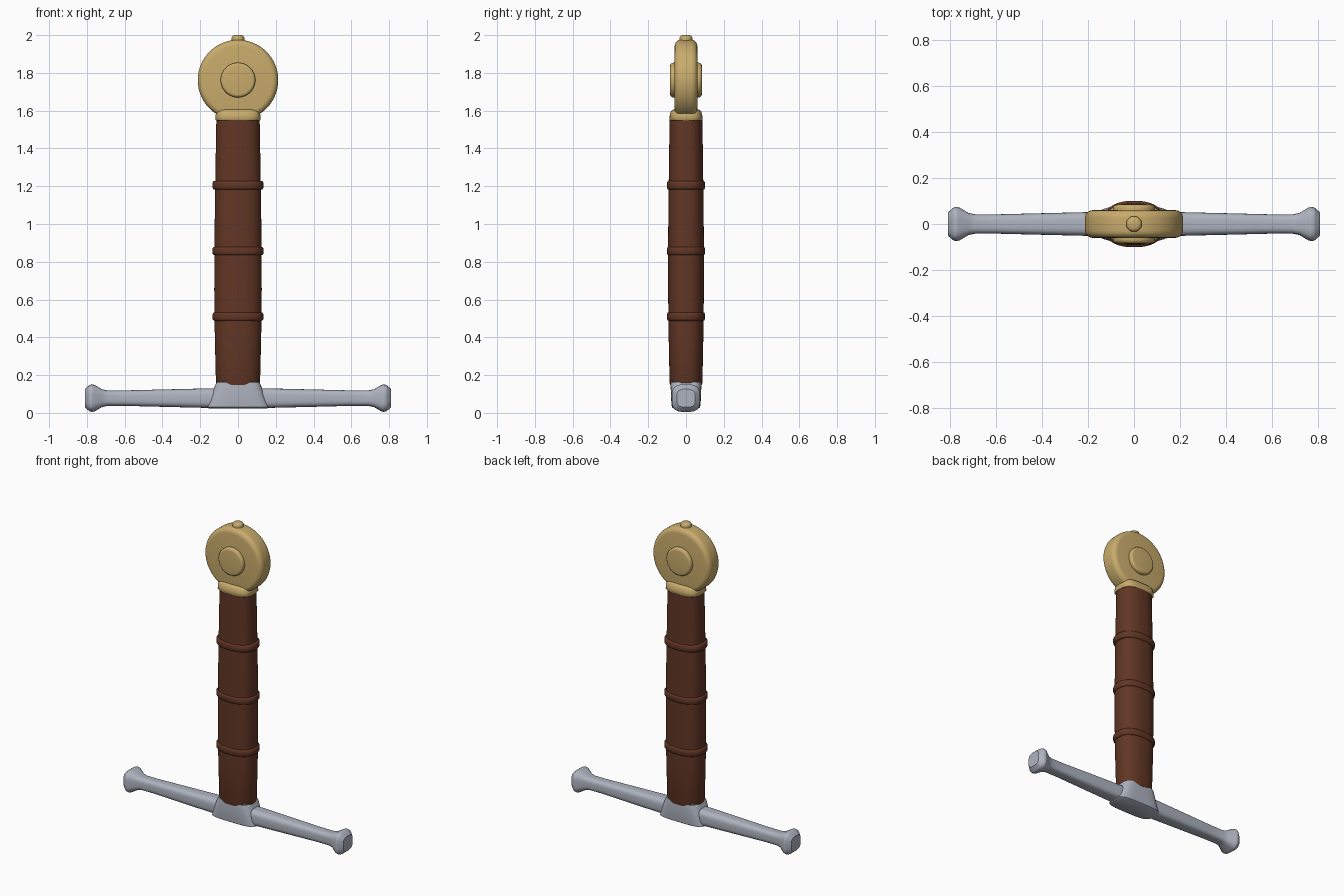
import bpy, bmesh
from math import sin, cos, pi, radians
from mathutils import Matrix

cube = bpy.data.objects.get("Cube")
if cube:
    bpy.data.objects.remove(cube)


def material(name, rgb):
    m = bpy.data.materials.new(name)
    m.use_nodes = True
    m.diffuse_color = (*rgb, 1)
    m.node_tree.nodes["Principled BSDF"].inputs["Base Color"].default_value = (*rgb, 1)
    return m


STEEL = material("steel", (0.42, 0.45, 0.52))
BRASS = material("brass", (0.58, 0.41, 0.15))
LEATHER = material("brown_leather", (0.12, 0.037, 0.018))


def loft(name, rings, mat, power=2.0, n=48, matrix=Matrix(), angle=35):
    """Stack superellipse rings (height, half_a, half_b) and cap both ends."""
    bm = bmesh.new()
    loops = []
    for h, a, b in rings:
        loop = []
        for i in range(n):
            c, s = cos(2 * pi * (i + .5) / n), sin(2 * pi * (i + .5) / n)
            x = abs(c) ** (2 / power) * (1 if c > 0 else -1)
            y = abs(s) ** (2 / power) * (1 if s > 0 else -1)
            loop.append(bm.verts.new((a * x, b * y, h)))
        loops.append(loop)
    for lo, hi in zip(loops, loops[1:]):
        for i in range(n):
            j = (i + 1) % n
            bm.faces.new((lo[i], lo[j], hi[j], hi[i]))
    bm.faces.new(loops[0][::-1])
    bm.faces.new(loops[-1])
    bm.transform(matrix)
    bmesh.ops.recalc_face_normals(bm, faces=bm.faces)
    mesh = bpy.data.meshes.new(name)
    bm.to_mesh(mesh)
    bm.free()
    mesh.materials.append(mat)
    ob = bpy.data.objects.new(name, mesh)
    bpy.context.collection.objects.link(ob)
    bpy.ops.object.select_all(action='DESELECT')
    ob.select_set(True)
    bpy.context.view_layer.objects.active = ob
    bpy.ops.object.shade_smooth_by_angle(angle=radians(angle))
    return ob


# Crossguard arms with flared, faceted ends
arm = [(0, .052, .053), (.15, .052, .053), (.4, .046, .047), (.6, .041, .042),
       (.69, .041, .042), (.72, .047, .048), (.758, .07, .071),
       (.772, .073, .075), (.785, .07, .072), (.805, .054, .055), (.81, .048, .049)]
for side, sign in (("left", 1), ("right", -1)):
    loft(side + "_guard_arm", arm, STEEL, 3.2, 40,
         Matrix.Translation((0, 0, .078)) @ Matrix.Rotation(sign * pi / 2, 4, 'Y'), 25)

# Tapered block where the arms meet the grip
loft("guard_block", [(.024, .155, .066), (.03, .165, .075), (.06, .153, .078),
                     (.15, .12, .082), (.162, .113, .08), (.166, .105, .074)],
     STEEL, 4, 48)

# Leather grip, slightly swollen in the middle
loft("grip", [(.148, .113, .084), (.16, .117, .087), (.4, .123, .092), (.65, .126, .095),
              (.9, .125, .095), (1.2, .121, .092), (1.55, .115, .087)], LEATHER, 2.4)

# Raised bands around the grip
for name, z in (("lower", .51), ("middle", .857), ("upper", 1.205)):
    loft(name + "_grip_band", [(z - .023, .122, .09), (z - .021, .13, .097),
                               (z - .013, .135, .101), (z + .013, .135, .101),
                               (z + .021, .13, .097), (z + .023, .122, .09)],
         LEATHER, 2.4, angle=50)

# Brass collar on top of the grip
loft("pommel_collar", [(1.548, .116, .084), (1.553, .12, .088), (1.575, .119, .086),
                       (1.595, .115, .081), (1.603, .109, .074), (1.606, .1, .066)],
     BRASS, 3.2, angle=50)

# Disc pommel with rounded rims and a raised boss on each face
turn = Matrix.Translation((0, 0, 1.762)) @ Matrix.Rotation(pi / 2, 4, 'X')


def disc(name, radius, half, bevel, n):
    steps = [i * pi / 10 for i in range(6)]
    rim = [(half - bevel + bevel * sin(t), radius - bevel + bevel * cos(t)) for t in steps]
    rings = [(-h, r, r) for h, r in rim[::-1]] + [(h, r, r) for h, r in rim]
    loft(name, rings, BRASS, 2, n, turn)


disc("pommel_disc", .213, .06, .032, 72)
disc("pommel_boss", .092, .084, .016, 48)

# Small peened button at the very top
loft("pommel_button", [(1.955, .034, .034), (1.985, .034, .034), (1.993, .031, .031),
                       (1.998, .024, .024), (2.0, .014, .014)], BRASS, 2, 24, angle=50)
